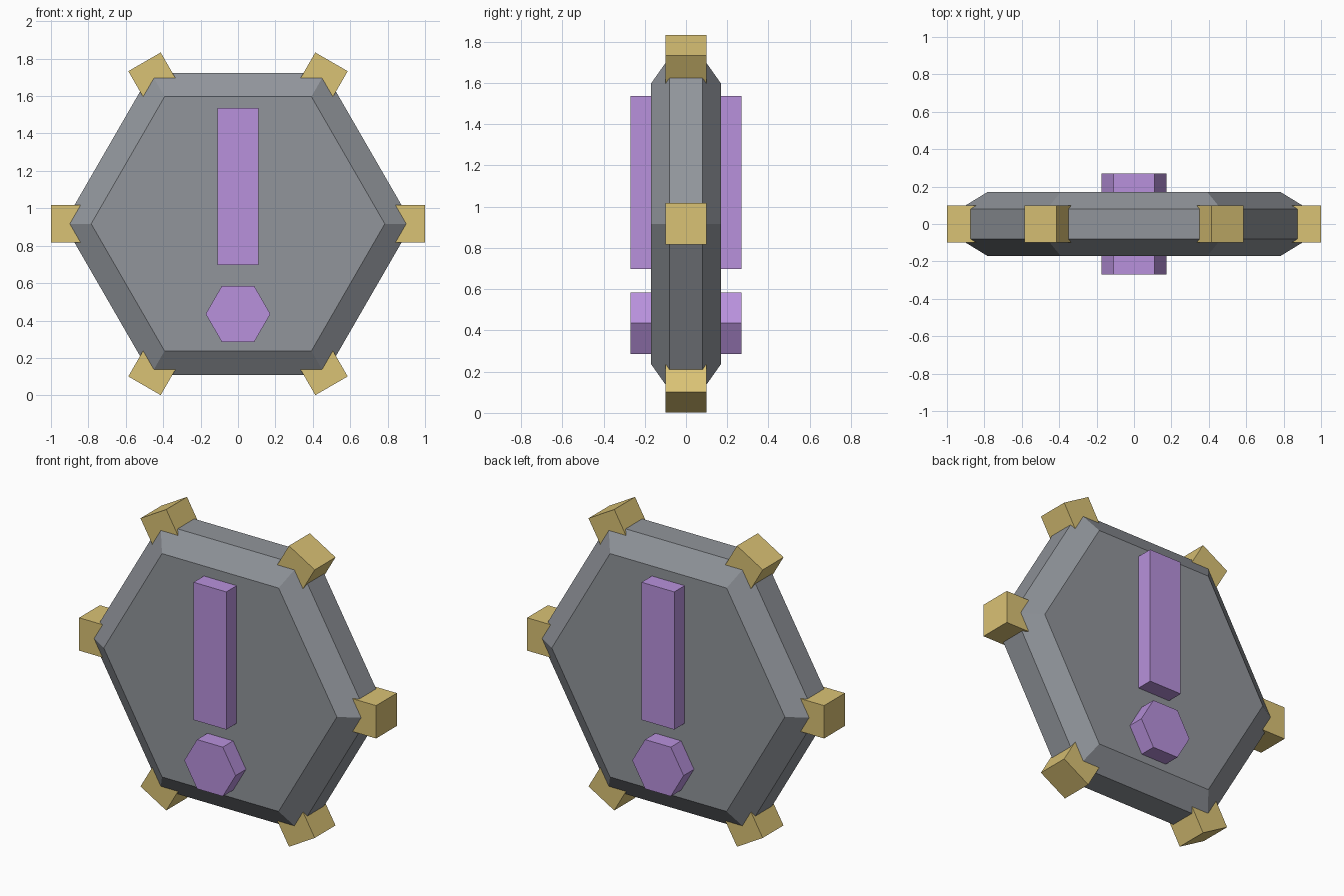
import bpy
import bmesh
from math import cos, sin, pi
from mathutils import Matrix, Vector

CENTRE_Z = 0.917

old = bpy.data.objects.get("Cube")
if old:
    bpy.data.objects.remove(old, do_unlink=True)


def material(name, srgb):
    linear = [((c / 255 + 0.055) / 1.055) ** 2.4 for c in srgb]
    mat = bpy.data.materials.new(name)
    mat.use_nodes = True
    mat.diffuse_color = (*linear, 1)
    mat.node_tree.nodes["Principled BSDF"].inputs["Base Color"].default_value = (*linear, 1)
    return mat


grey = material("stone grey", (145, 149, 155))
gold = material("gold", (218, 194, 117))
purple = material("purple", (184, 145, 220))


def finish(name, bm, mat):
    bmesh.ops.recalc_face_normals(bm, faces=bm.faces)
    mesh = bpy.data.meshes.new(name)
    bm.to_mesh(mesh)
    bm.free()
    mesh.materials.append(mat)
    obj = bpy.data.objects.new(name, mesh)
    bpy.context.collection.objects.link(obj)
    return obj


def hex_prism(name, sections, z, mat):
    """Loft hexagons given as (y, radius) pairs, with a corner on +x."""
    bm = bmesh.new()
    rings = [[bm.verts.new((r * cos(i * pi / 3), y, z + r * sin(i * pi / 3)))
              for i in range(6)] for y, r in sections]
    for a, b in zip(rings, rings[1:]):
        for i in range(6):
            j = (i + 1) % 6
            bm.faces.new((a[i], a[j], b[j], b[i]))
    bm.faces.new(rings[0])
    bm.faces.new(rings[-1])
    return finish(name, bm, mat)


def box(name, size, matrix, mat):
    bm = bmesh.new()
    bmesh.ops.create_cube(bm, size=1, matrix=matrix @ Matrix.Diagonal((*size, 1)))
    return finish(name, bm, mat)


# Bevelled hexagonal plate
hex_prism("plate", [(-0.17, 0.785), (-0.08, 0.932), (0.08, 0.932), (0.17, 0.785)],
          CENTRE_Z, grey)

# Cube studs on the six corners
for i in range(6):
    turn = Matrix.Rotation(-i * pi / 3, 4, "Y")
    place = Matrix.Translation((0, 0, CENTRE_Z)) @ turn @ Matrix.Translation((0.9, 0, 0))
    box(f"corner_stud_{i + 1}", (0.2, 0.2, 0.2), place, gold)

# Upright bar and hexagonal dot, passing through the plate
box("mark_bar", (0.22, 0.54, 0.838), Matrix.Translation(Vector((0, 0, 1.117))), purple)
hex_prism("mark_dot", [(-0.27, 0.173), (0.27, 0.173)], 0.435, purple)
